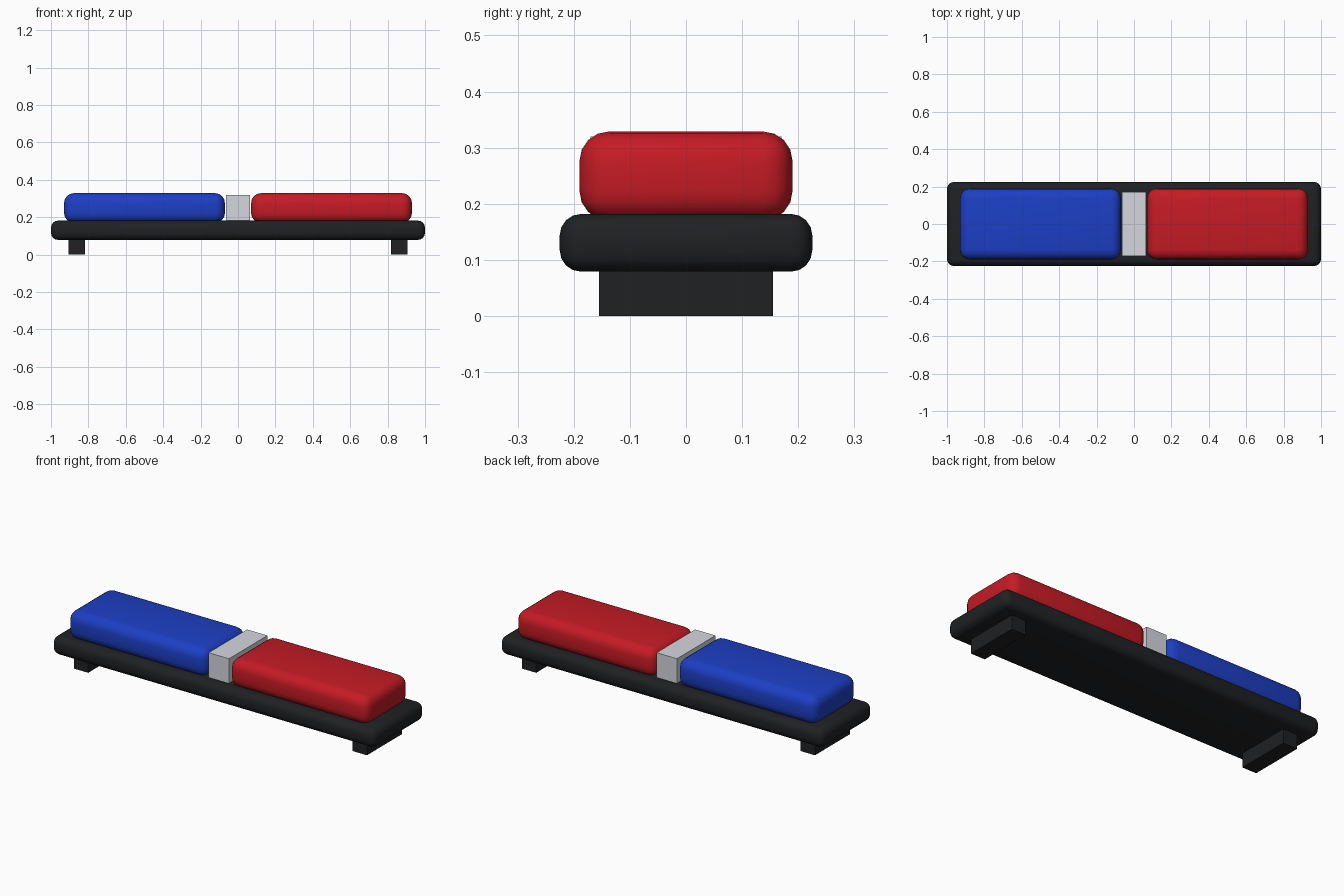
import bpy
from math import radians

if "Cube" in bpy.data.objects:
    bpy.data.objects.remove(bpy.data.objects["Cube"])


def material(name, rgb):
    m = bpy.data.materials.new(name)
    m.diffuse_color = (*rgb, 1)
    m.use_nodes = True
    m.node_tree.nodes["Principled BSDF"].inputs["Base Color"].default_value = m.diffuse_color
    return m


BLACK = material("black", (0.014, 0.015, 0.017))
BLUE = material("blue", (0.012, 0.05, 0.56))
RED = material("red", (0.56, 0.011, 0.018))
SILVER = material("silver", (0.66, 0.68, 0.73))


def box(name, x, y, z, mat, bevel=0):
    """Box from (min, max) pairs, optionally with smooth rounded edges."""
    spans = (x, y, z)
    bpy.ops.mesh.primitive_cube_add(size=1, location=[(a + b) / 2 for a, b in spans])
    ob = bpy.context.object
    ob.name = name
    ob.scale = [b - a for a, b in spans]
    bpy.ops.object.transform_apply(location=False, rotation=False, scale=True)
    ob.data.materials.append(mat)
    if bevel:
        mod = ob.modifiers.new("rounding", 'BEVEL')
        mod.width = bevel
        mod.segments = 4
        bpy.ops.object.modifier_apply(modifier=mod.name)
        bpy.ops.object.shade_smooth_by_angle(angle=radians(35))
    return ob


# Long rounded base
box("base", (-1, 1), (-0.225, 0.225), (0.079, 0.182), BLACK, 0.038)

# Coloured lenses, sunk slightly into the base
box("left_lens", (-0.93, -0.07), (-0.19, 0.19), (0.17, 0.329), BLUE, 0.053)
box("right_lens", (0.07, 0.93), (-0.19, 0.19), (0.17, 0.329), RED, 0.053)

# Silver divider between the lenses
box("centre_block", (-0.063, 0.063), (-0.17, 0.17), (0.17, 0.32), SILVER)

# Mounting feet
for side, cx in (("left", -0.862), ("right", 0.862)):
    box(side + "_foot", (cx - 0.044, cx + 0.044), (-0.155, 0.155), (0, 0.09), BLACK)
